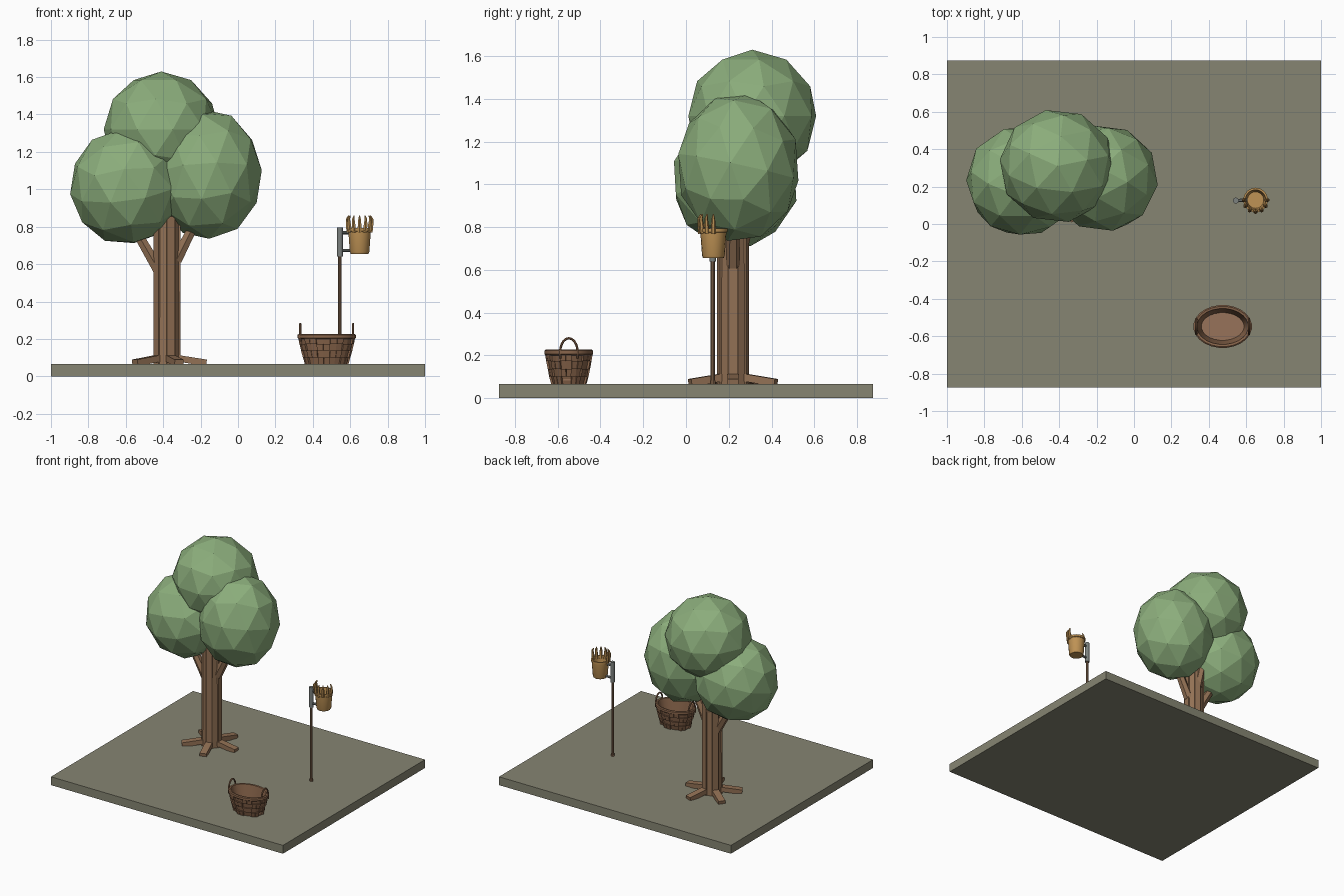
import bpy, bmesh
from math import sin, cos, pi, radians
from mathutils import Vector, Matrix, Euler

if "Cube" in bpy.data.objects:
    bpy.data.objects.remove(bpy.data.objects["Cube"])


def material(name, rgb):
    m = bpy.data.materials.new(name)
    m.use_nodes = True
    m.diffuse_color = (*rgb, 1)
    m.node_tree.nodes["Principled BSDF"].inputs["Base Color"].default_value = (*rgb, 1)
    return m


EARTH = material("olive earth", (0.24, 0.235, 0.17))
LEAF = material("leaf green", (0.26, 0.42, 0.20))
BARK = material("bark brown", (0.29, 0.165, 0.09))
POLE = material("pole wood", (0.26, 0.15, 0.085))
METAL = material("grey metal", (0.2, 0.22, 0.21))
PICKER = material("amber picker", (0.52, 0.29, 0.09))
WICKER = material("wicker brown", (0.25, 0.13, 0.07))
LINING = material("basket floor", (0.31, 0.17, 0.1))


def finish(bm, name, *mats, smooth=False):
    bmesh.ops.recalc_face_normals(bm, faces=bm.faces)
    mesh = bpy.data.meshes.new(name)
    bm.to_mesh(mesh)
    bm.free()
    for m in mats:
        mesh.materials.append(m)
    ob = bpy.data.objects.new(name, mesh)
    bpy.context.scene.collection.objects.link(ob)
    if smooth:
        bpy.ops.object.select_all(action="DESELECT")
        ob.select_set(True)
        bpy.context.view_layer.objects.active = ob
        bpy.ops.object.shade_smooth_by_angle(angle=radians(35))
    return ob


def box(name, centre, size, mat, rot=(0, 0, 0)):
    bm = bmesh.new()
    mtx = Matrix.LocRotScale(Vector(centre), Euler(rot), Vector(size))
    bmesh.ops.create_cube(bm, size=1, matrix=mtx)
    return finish(bm, name, mat)


def bridge(bm, rings, cap_start=True, cap_end=True):
    """Skin consecutive vertex rings, returning the faces row by row."""
    rows = []
    for a, b in zip(rings, rings[1:]):
        n = len(a)
        rows.append([bm.faces.new((a[i], a[(i + 1) % n], b[(i + 1) % n], b[i])) for i in range(n)])
    if cap_start:
        bm.faces.new(rings[0][::-1])
    if cap_end:
        bm.faces.new(rings[-1])
    return rows


def tube(name, path, radii, sides, mat, smooth=False):
    path = [Vector(p) for p in path]
    bm = bmesh.new()
    rings, last = [], Vector((0, 0, 1))
    quat = Matrix.Identity(3).to_quaternion()
    for i, p in enumerate(path):
        tangent = (path[min(i + 1, len(path) - 1)] - path[max(i - 1, 0)]).normalized()
        quat = last.rotation_difference(tangent) @ quat
        last = tangent
        ring = []
        for k in range(sides):
            a = 2 * pi * (k + 0.5) / sides
            ring.append(bm.verts.new(p + quat @ Vector((cos(a), sin(a), 0)) * radii[i]))
        rings.append(ring)
    bridge(bm, rings)
    return finish(bm, name, mat, smooth=smooth)


def ellipse_ring(bm, centre, rx, ry, z, n):
    return [bm.verts.new((centre[0] + rx * cos(2 * pi * (i + 0.5) / n),
                          centre[1] + ry * sin(2 * pi * (i + 0.5) / n), z)) for i in range(n)]


# Ground slab
TOP = 0.065
box("ground", (0, 0, TOP / 2), (2, 1.75, TOP), EARTH)

# Trunk with bark ridges and spreading roots
TX, TY = -0.38, 0.22
tube("trunk", [(TX, TY, TOP), (TX, TY, 0.95)], [0.069, 0.066], 10, BARK)
for i in range(5):
    a = 2 * pi * i / 5
    d = Vector((cos(a), sin(a), 0))
    box(f"bark_ridge_{i}", Vector((TX, TY, 0.46)) + d * 0.062, (0.02, 0.045, 0.79), BARK, (0, 0, a))
    box(f"root_{i}", Vector((TX, TY, 0.085)) + d * 0.13, (0.165, 0.05, 0.035), BARK, (0, radians(9), a))

# Branches
for name, a, b in (("left_branch", (-0.33, 0.22, 0.62), (-0.21, 0.22, 0.86)),
                   ("right_branch", (-0.42, 0.22, 0.56), (-0.57, 0.22, 0.82)),
                   ("back_branch", (-0.38, 0.26, 0.72), (-0.4, 0.33, 1.0))):
    tube(name, [a, b], [0.034, 0.027], 6, BARK)

# Leaf crown
for name, centre, size, rot in (
        ("crown_right", (-0.595, 0.23, 1.015), (0.305, 0.3, 0.315), (0.2, -0.2, 0.3)),
        ("crown_left", (-0.165, 0.245, 1.08), (0.295, 0.29, 0.35), (-0.15, 0.1, 0.8)),
        ("crown_top", (-0.41, 0.31, 1.32), (0.31, 0.305, 0.31), (0, 0, 0.2))):
    bm = bmesh.new()
    bmesh.ops.create_icosphere(bm, subdivisions=2, radius=1, matrix=Euler(rot).to_matrix().to_4x4())
    bmesh.ops.transform(bm, verts=bm.verts, matrix=Matrix.LocRotScale(Vector(centre), None, Vector(size)))
    finish(bm, name, LEAF)

# Picking pole with metal socket and two arms
PX, PY = 0.545, 0.125
tube("pole", [(PX, PY, TOP), (PX, PY, 0.7)], [0.01, 0.01], 10, POLE, True)
tube("pole_foot", [(PX, PY, TOP), (PX, PY, 0.082)], [0.014, 0.012], 10, POLE)
tube("pole_socket", [(PX, PY, 0.64), (PX, PY, 0.797)], [0.016, 0.016], 12, METAL, True)
for name, z in (("lower_arm", 0.672), ("upper_arm", 0.768)):
    tube(name, [(PX, PY, z), (0.607, PY + 0.004, z)], [0.009, 0.009], 8, METAL)

# Picker cup: hollow turned shape
CX, CY = 0.65, 0.128
bm = bmesh.new()
profile = [(0.048, 0.655), (0.053, 0.667), (0.061, 0.775), (0.066, 0.778),
           (0.066, 0.793), (0.055, 0.793), (0.044, 0.672)]
bridge(bm, [ellipse_ring(bm, (CX, CY), r, r, z, 18) for r, z in profile])
finish(bm, "picker_cup", PICKER, smooth=True)

# Picker fingers on the front half of the rim
for i in range(7):
    a = pi + pi * i / 6
    path = [(CX + r * cos(a), CY + r * sin(a), z)
            for r, z in ((0.059, 0.77), (0.064, 0.81), (0.067, 0.84), (0.058, 0.86))]
    tube(f"picker_finger_{i}", path, [0.012, 0.011, 0.008, 0.003], 6, PICKER)

# Woven basket: checkered strips raised from a tapered oval shell
BX, BY = 0.474, -0.548
N = 24
bm = bmesh.new()
levels = [(0.108, 0.073), (0.118, 0.083), (0.128, 0.09), (0.137, 0.097), (0.144, 0.103)]
rows = bridge(bm, [ellipse_ring(bm, (BX, BY), rx, ry, TOP + 0.036 * k, N)
                   for k, (rx, ry) in enumerate(levels)], cap_end=False)
raised = [f for k, row in enumerate(rows) for i, f in enumerate(row) if (i // 2 + k) % 2 == 0]
normals = {}
for f in bmesh.ops.extrude_discrete_faces(bm, faces=raised)["faces"]:
    c = f.calc_center_median() - Vector((BX, BY, 0))
    out = Vector((c.x, c.y * 1.8, 0)).normalized() * 0.01
    bmesh.ops.translate(bm, verts=f.verts, vec=out)
finish(bm, "basket_weave", WICKER)

# Basket rim and inside wall
bm = bmesh.new()
profile = [(0.15, 0.108, 0.2), (0.157, 0.115, 0.206), (0.157, 0.115, 0.222), (0.15, 0.108, 0.227),
           (0.138, 0.096, 0.225), (0.114, 0.074, 0.09)]
bridge(bm, [ellipse_ring(bm, (BX, BY), *p, N) for p in profile], cap_start=False, cap_end=False)
finish(bm, "basket_rim", WICKER, smooth=True)

# Basket floor
bm = bmesh.new()
bridge(bm, [ellipse_ring(bm, (BX, BY), 0.115, 0.075, z, N) for z in (0.082, 0.092)])
finish(bm, "basket_floor", LINING)

# Arched handles at both ends
for name, side in (("left_handle", 1), ("right_handle", -1)):
    x = BX + side * 0.141
    path = [(x, BY - 0.041 * cos(pi * k / 10), 0.215 + 0.065 * sin(pi * k / 10)) for k in range(11)]
    path = [(x, BY - 0.041, 0.185)] + path + [(x, BY + 0.041, 0.185)]
    tube(name, path, [0.006] * len(path), 8, WICKER, True)
